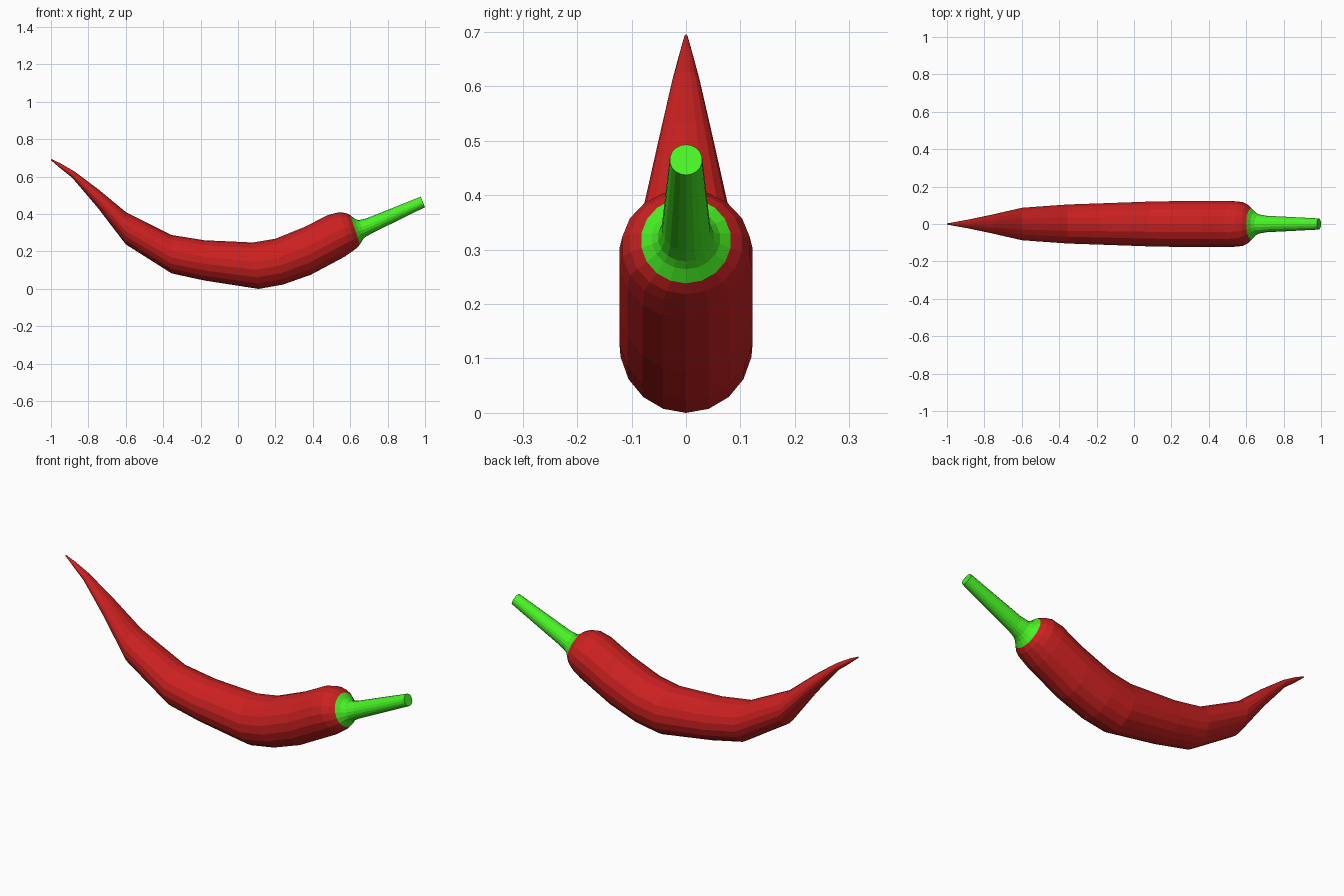
import bpy, bmesh, math
from mathutils import Vector

if "Cube" in bpy.data.objects:
    bpy.data.objects.remove(bpy.data.objects["Cube"])

SIDES = 18


def material(name, rgb):
    m = bpy.data.materials.new(name)
    m.diffuse_color = (*rgb, 1)
    m.use_nodes = True
    m.node_tree.nodes["Principled BSDF"].inputs["Base Color"].default_value = m.diffuse_color
    return m


def loft(name, rings, mat):
    """Loft rings given as (top x, top z, bottom x, bottom z, half width)."""
    bm = bmesh.new()
    loops = []
    for tx, tz, bx, bz, w in rings:
        top, bottom = Vector((tx, 0, tz)), Vector((bx, 0, bz))
        mid, half = (top + bottom) / 2, (top - bottom) / 2
        loop = []
        for i in range(SIDES):
            a = 2 * math.pi * i / SIDES
            loop.append(bm.verts.new(mid + half * math.cos(a) + Vector((0, w * math.sin(a), 0))))
        loops.append(loop)
    for a, b in zip(loops, loops[1:]):
        for i in range(SIDES):
            j = (i + 1) % SIDES
            bm.faces.new((a[i], a[j], b[j], b[i]))
    bm.faces.new(loops[0])
    bm.faces.new(loops[-1])
    bmesh.ops.recalc_face_normals(bm, faces=bm.faces)
    me = bpy.data.meshes.new(name)
    bm.to_mesh(me)
    bm.free()
    me.materials.append(mat)
    ob = bpy.data.objects.new(name, me)
    bpy.context.collection.objects.link(ob)
    return ob


# Curved red body, from pointed tip to rounded shoulder
loft("pepper_body", [
    (-1.0, .695, -1.0, .688, .003),
    (-.95, .672, -.95, .645, .012),
    (-.875, .628, -.885, .593, .025),
    (-.75, .535, -.75, .434, .053),
    (-.60, .411, -.60, .238, .088),
    (-.355, .288, -.355, .083, .106),
    (-.18, .260, -.18, .045, .112),
    (.08, .248, .11, 0, .122),
    (.20, .268, .24, .023, .124),
    (.36, .333, .39, .076, .124),
    (.48, .395, .57, .172, .124),
    (.54, .410, .61, .200, .119),
    (.575, .406, .635, .218, .104),
    (.60, .395, .652, .238, .083),
], material("red_skin", (.60, .015, .015)))

# Green stem flaring into the cap
loft("stem", [
    (.60, .395, .652, .238, .083),
    (.622, .376, .668, .264, .063),
    (.645, .367, .682, .278, .052),
    (.69, .378, .715, .297, .045),
    (.977, .493, 1.0, .437, .030),
], material("green_stem", (.065, .90, .018)))
